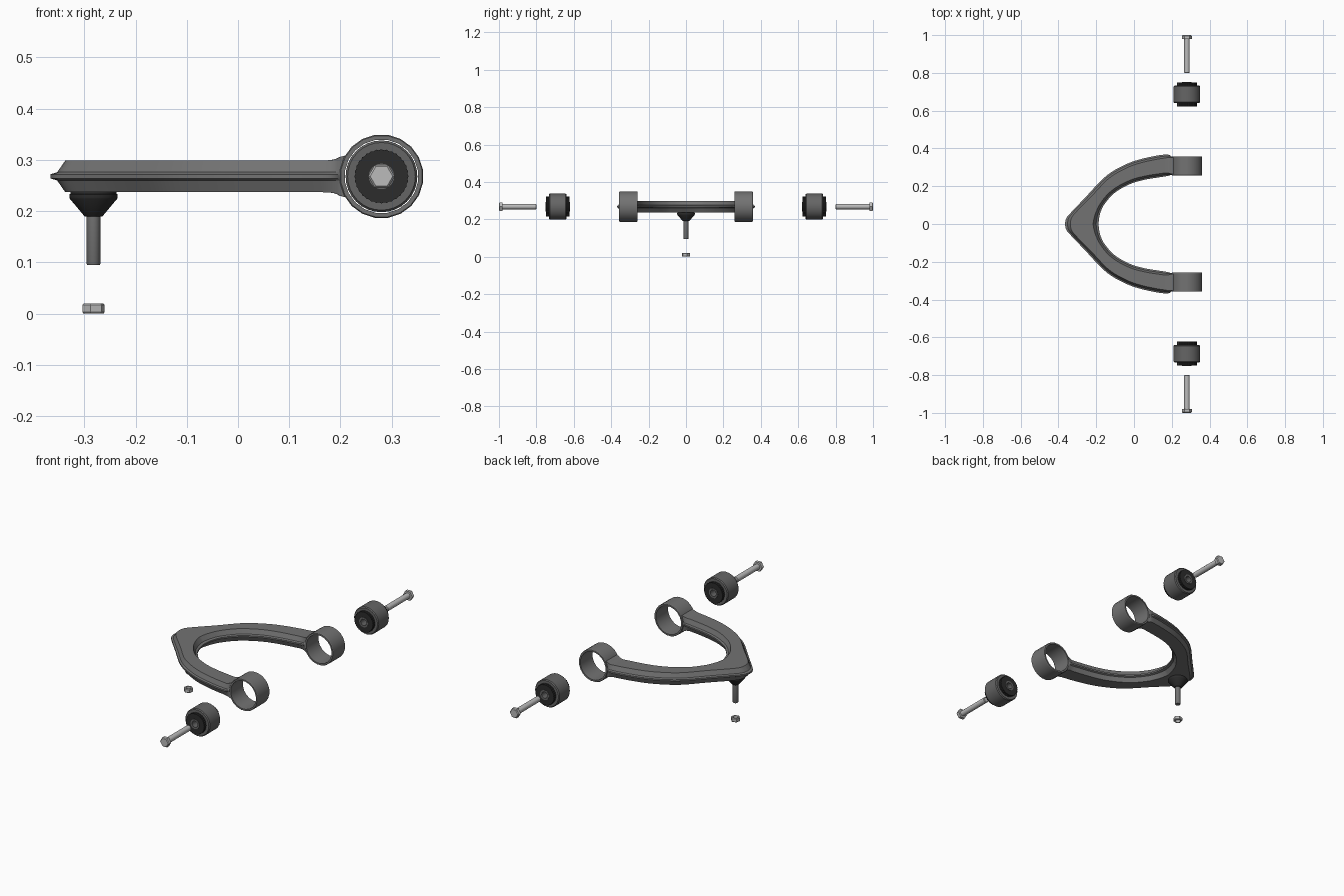
import bpy, bmesh, math
from mathutils import Vector

if "Cube" in bpy.data.objects:
    bpy.data.objects.remove(bpy.data.objects["Cube"])


def material(name, v):
    m = bpy.data.materials.new(name)
    m.diffuse_color = (v, v, v, 1)
    m.use_nodes = True
    m.node_tree.nodes["Principled BSDF"].inputs["Base Color"].default_value = m.diffuse_color
    return m


STEEL = material("arm grey", 0.17)
SHELL = material("bushing grey", 0.13)
RUBBER = material("rubber black", 0.025)
BRIGHT = material("bright fastener steel", 0.50)

EYE_X, EYE_Z = 0.28, 0.268
STUD_X = -0.282


def finish(name, bm, mat, angle=32):
    bmesh.ops.remove_doubles(bm, verts=bm.verts, dist=1e-6)
    bmesh.ops.recalc_face_normals(bm, faces=bm.faces)
    me = bpy.data.meshes.new(name)
    bm.to_mesh(me)
    bm.free()
    ob = bpy.data.objects.new(name, me)
    bpy.context.collection.objects.link(ob)
    me.materials.append(mat)
    bpy.ops.object.select_all(action='DESELECT')
    ob.select_set(True)
    bpy.context.view_layer.objects.active = ob
    bpy.ops.object.shade_smooth_by_angle(angle=math.radians(angle))
    return ob


def skin(bm, rings, closed):
    """Bridge consecutive rings of points; closed joins the last ring to the first."""
    vs = [[bm.verts.new(p) for p in r] for r in rings]
    n = len(vs[0])
    for i in range(len(vs) if closed else len(vs) - 1):
        a, b = vs[i], vs[(i + 1) % len(vs)]
        for j in range(n):
            k = (j + 1) % n
            bm.faces.new((a[j], a[k], b[k], b[j]))
    if not closed:
        bm.faces.new(vs[0])
        bm.faces.new(vs[-1])


def turned(name, profile, mat, place, sides=32, closed=False, teeth=0.0, turn=0.0, angle=32):
    """Turn a (radius, height) profile; place maps local (u, v, height) to the model."""
    bm = bmesh.new()
    rings = []
    for r, h in profile:
        ring = []
        for i in range(sides):
            a = 2 * math.pi * i / sides + turn
            rr = r - (teeth if i % 2 else 0)
            ring.append(place(rr * math.cos(a), rr * math.sin(a), h))
        rings.append(ring)
    skin(bm, rings, closed)
    return finish(name, bm, mat, angle)


def spline(pts, steps):
    """Catmull-Rom curve through the 2D points."""
    p = [Vector(q) for q in pts]
    p = [2 * p[0] - p[1]] + p + [2 * p[-1] - p[-2]]
    out = []
    for i in range(1, len(p) - 2):
        a, b, c, d = p[i - 1:i + 3]
        for s in range(steps):
            t = s / steps
            out.append(0.5 * (2 * b + (c - a) * t + (2 * a - 5 * b + 4 * c - d) * t * t
                              + (3 * b - a - 3 * c + d) * t ** 3))
    return out + [p[-2]]


# Wishbone arm: section swept between outer and inner outline, mirrored over y
outer = [(-0.366, 0), (-0.357, 0.033), (-0.325, 0.07), (-0.263, 0.135), (-0.156, 0.247),
         (-0.066, 0.305), (0.03, 0.342), (0.165, 0.368), (0.206, 0.353)]
inner = [(-0.188, 0), (-0.184, 0.035), (-0.175, 0.068), (-0.157, 0.104), (-0.105, 0.163),
         (-0.024, 0.21), (0.06, 0.235), (0.165, 0.252), (0.206, 0.262)]
STEPS = 5
half = []
po, pi = spline(outer, STEPS), spline(inner, STEPS)
last = len(po) - 1
for i, (o, n) in enumerate(zip(po, pi)):
    f = max(0.0, (i - (last - STEPS)) / STEPS)        # blend into the eye
    g = min(1.0, i / 20)
    inset = (0.028 - 0.010 * g) * (1 - f) + 0.001
    lip = inset * 0.45
    up = 0.031 + 0.011 * f * f
    d = (n - o).normalized()
    section = [(o, 0, 0.004), (o, lip, 0.008), (o, inset, up),
               (n, -inset, up), (n, -lip, 0.008), (n, 0, 0.004),
               (n, 0, -0.004), (n, -lip, -0.008), (n, -inset, -up),
               (o, inset, -up), (o, lip, -0.008), (o, 0, -0.004)]
    ring = []
    for base, off, z in section:
        q = base + d * off
        x = q.x
        if i == last:                                  # end hugs the eye
            x = EYE_X - math.sqrt(0.077 ** 2 - z * z)
        ring.append((x, q.y, EYE_Z + z))
    half.append(ring)
mirrored = [[(x, -y, z) for x, y, z in r] for r in half[:0:-1]]
bm = bmesh.new()
skin(bm, mirrored + half, False)
finish("wishbone_arm", bm, STEEL, 28)

# Both sides: eye, bushing and bolt along y
for side, s in (("rear", 1), ("front", -1)):
    def along_y(u, v, h, s=s):
        return (EYE_X + u, s * h, EYE_Z + v)

    turned(side + "_arm_eye", [(0.072, 0.258), (0.080, 0.258), (0.082, 0.261), (0.082, 0.354),
                               (0.080, 0.357), (0.072, 0.357)],
           STEEL, along_y, 20, True, turn=math.pi / 20)
    turned(side + "_bushing_shell", [(0.050, 0.640), (0.066, 0.640), (0.070, 0.645), (0.070, 0.727),
                                     (0.066, 0.732), (0.050, 0.732)],
           SHELL, along_y, 32, True)
    turned(side + "_bushing_rubber", [(0.024, 0.623), (0.053, 0.623), (0.053, 0.749), (0.024, 0.749)],
           RUBBER, along_y, 64, True, teeth=0.002)
    turned(side + "_bushing_sleeve", [(0.016, 0.621), (0.025, 0.621), (0.025, 0.751), (0.016, 0.751)],
           SHELL, along_y, 24, True)
    turned(side + "_bolt_shank", [(0.012, 0.800), (0.0145, 0.803), (0.0145, 0.985)],
           BRIGHT, along_y, 20)
    turned(side + "_bolt_head", [(0.026, 0.980), (0.026, 0.996), (0.022, 1.0)],
           BRIGHT, along_y, 6, angle=15)


# Ball joint and its nut along z
def along_z(u, v, h):
    return (STUD_X + u, v, h)


turned("ball_joint_boot", [(0.017, 0.190), (0.020, 0.193), (0.046, 0.224), (0.047, 0.227),
                           (0.047, 0.233), (0.045, 0.234), (0.045, 0.242)], RUBBER, along_z)
turned("ball_joint_stud", [(0.012, 0.095), (0.0135, 0.098), (0.0135, 0.2)], STEEL, along_z, 20)
bm = bmesh.new()
rings = []
for r, h, hexed in ((0.013, 0.0, 0), (0.020, 0.0, 1), (0.0225, 0.003, 1), (0.0225, 0.017, 1),
                    (0.020, 0.02, 1), (0.013, 0.02, 0)):
    ring = []
    for i in range(24):
        a = 2 * math.pi * i / 24
        k = math.cos(math.pi / 6) / math.cos(a % (math.pi / 3) - math.pi / 6) if hexed else 1
        ring.append(along_z(r * k * math.cos(a + 0.25), r * k * math.sin(a + 0.25), h))
    rings.append(ring)
skin(bm, rings, True)
finish("ball_joint_nut", bm, BRIGHT, 20)
